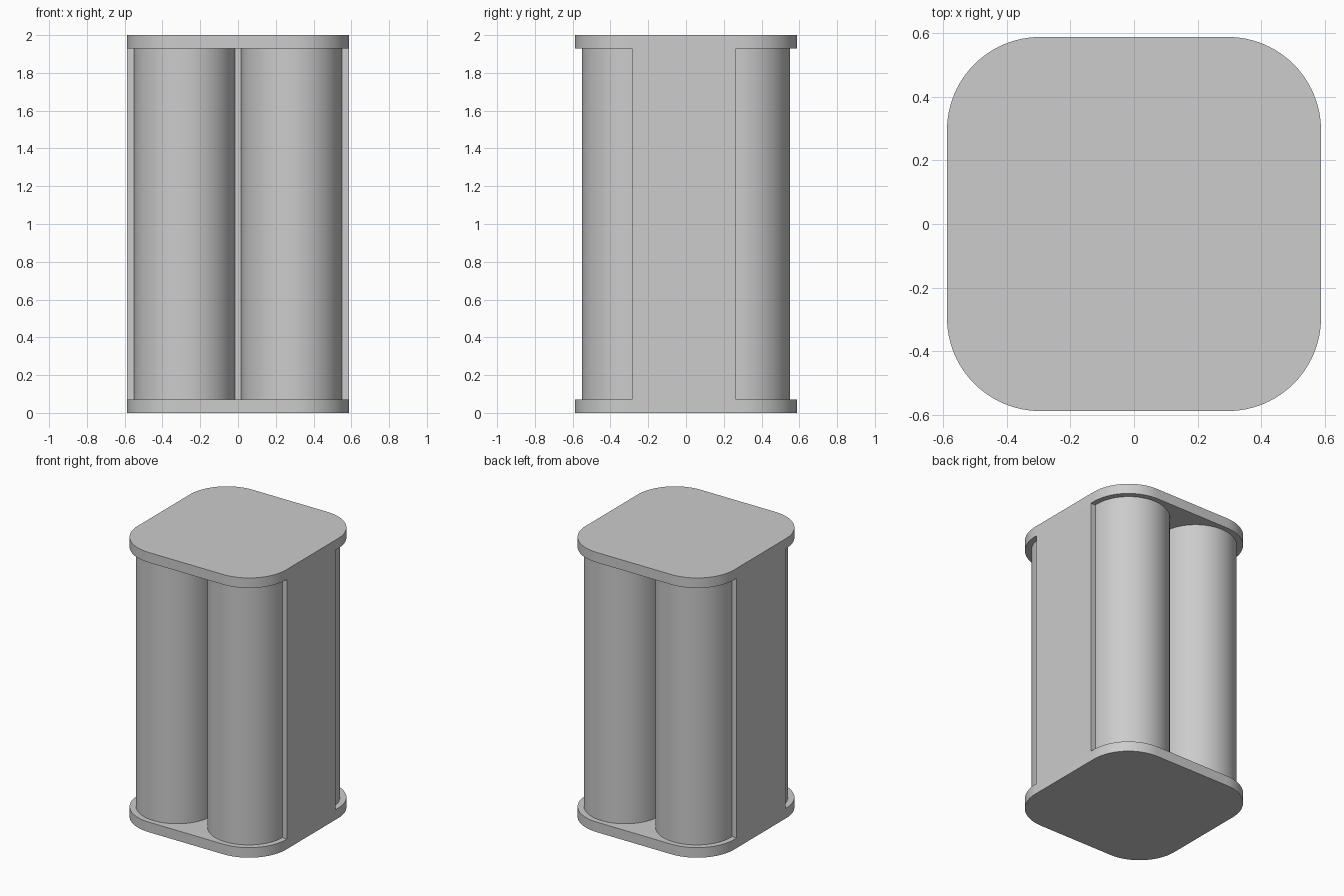
import bpy, bmesh
from math import pi, cos, sin

cube = bpy.data.objects.get("Cube")
if cube:
    bpy.data.objects.remove(cube, do_unlink=True)

HALF, HEIGHT, CAP = 0.587, 2.0, 0.072
CORNER = 0.293          # cap corner radius
CENTRE, RADIUS = 0.283, 0.267
STEPS = 24              # segments per quarter turn

grey = bpy.data.materials.new("light_grey")
grey.use_nodes = True
colour = (0.604, 0.604, 0.604, 1)
grey.diffuse_color = colour
grey.node_tree.nodes["Principled BSDF"].inputs["Base Color"].default_value = colour


def extrude_profile(name, points, bottom, top):
    """Solid prism from a closed counter-clockwise outline."""
    bm = bmesh.new()
    base = bm.faces.new([bm.verts.new((x, y, bottom)) for x, y in points])
    side = bmesh.ops.extrude_face_region(bm, geom=[base], use_keep_orig=True)
    moved = [g for g in side["geom"] if isinstance(g, bmesh.types.BMVert)]
    bmesh.ops.translate(bm, verts=moved, vec=(0, 0, top - bottom))
    bmesh.ops.recalc_face_normals(bm, faces=bm.faces)
    mesh = bpy.data.meshes.new(name)
    bm.to_mesh(mesh)
    bm.free()
    mesh.materials.append(grey)
    obj = bpy.data.objects.new(name, mesh)
    bpy.context.collection.objects.link(obj)
    bpy.ops.object.select_all(action="DESELECT")
    obj.select_set(True)
    bpy.context.view_layer.objects.active = obj
    bpy.ops.object.shade_smooth_by_angle(angle=pi / 6)
    return obj


def arc(cx, cy, radius, start, turn, steps):
    return [(cx + radius * cos(start + turn * i / steps),
             cy + radius * sin(start + turn * i / steps)) for i in range(steps + 1)]


# Rounded square end caps
inner = HALF - CORNER
outline = []
for i, (sx, sy) in enumerate([(1, 1), (-1, 1), (-1, -1), (1, -1)]):
    outline += arc(sx * inner, sy * inner, CORNER, i * pi / 2, pi / 2, STEPS)
extrude_profile("bottom_cap", outline, 0, CAP)
extrude_profile("top_cap", outline, HEIGHT - CAP, HEIGHT)

# Central block, reaching both sides
block = [(-HALF, -0.285), (HALF, -0.285), (HALF, 0.265), (-HALF, 0.265)]
extrude_profile("central_block", block, CAP, HEIGHT - CAP)

# Four upright cylinders
circle = arc(0, 0, RADIUS, 0, 2 * pi, 4 * STEPS)[:-1]
for x_name, sx in (("left", 1), ("right", -1)):
    for y_name, sy in (("front", -1), ("back", 1)):
        cell = extrude_profile(f"{y_name}_{x_name}_cylinder", circle, CAP, HEIGHT - CAP)
        cell.location = (sx * CENTRE, sy * CENTRE, 0)
